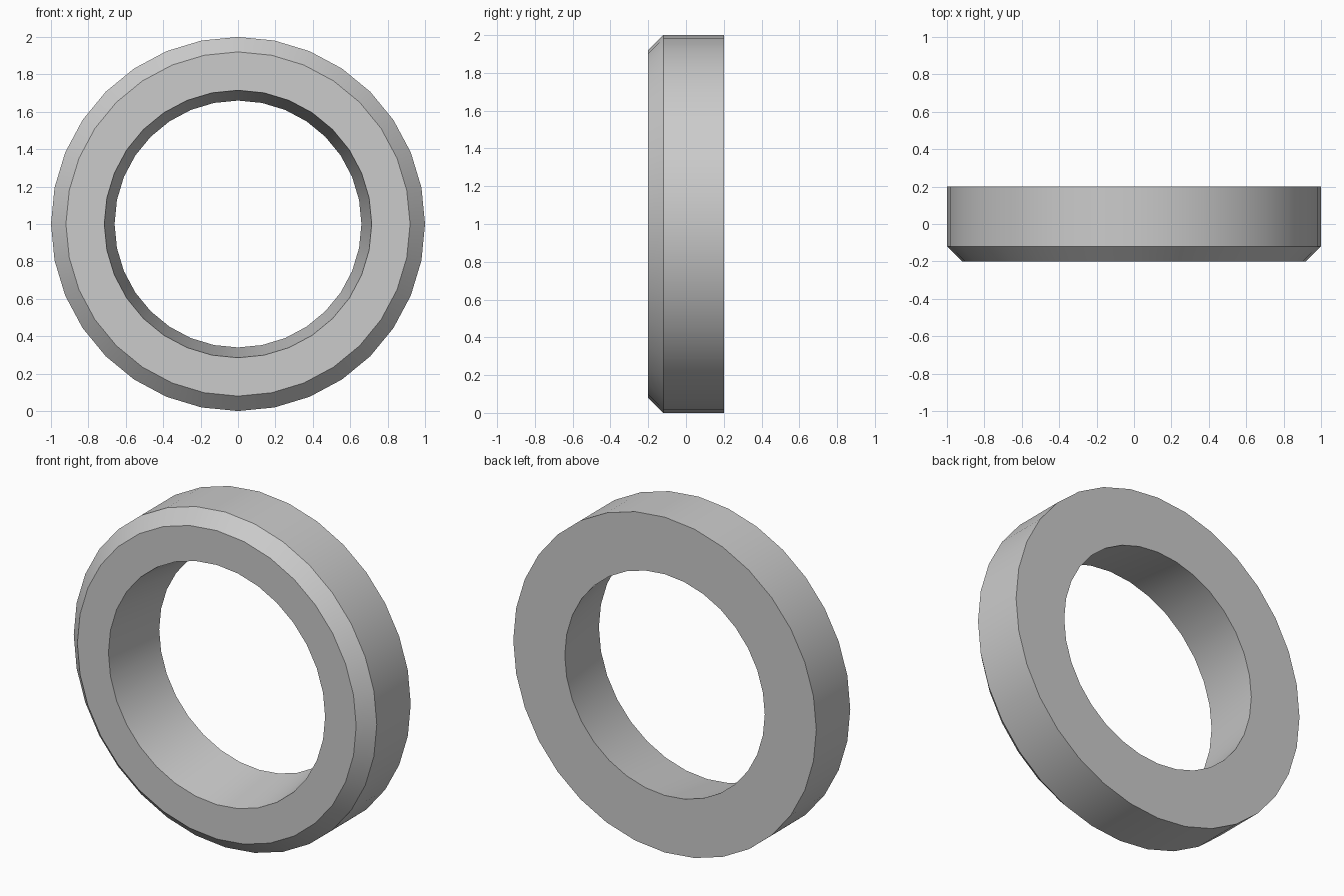
import bpy, bmesh
from math import tau, sin, cos, radians

if "Cube" in bpy.data.objects:
    bpy.data.objects.remove(bpy.data.objects["Cube"])

SIDES = 32
# Ring cross-section as (radius, y): chamfered front rim, tapered bore
PROFILE = [(0.92, -0.2), (1.0, -0.12), (1.0, 0.2), (0.66, 0.2), (0.715, -0.2)]

# Sweep the section around the y axis
bm = bmesh.new()
loops = [[bm.verts.new((r * cos(tau * i / SIDES), y, 1 + r * sin(tau * i / SIDES)))
          for r, y in PROFILE] for i in range(SIDES)]
n = len(PROFILE)
for i, a in enumerate(loops):
    b = loops[(i + 1) % SIDES]
    for j in range(n):
        k = (j + 1) % n
        bm.faces.new((a[j], a[k], b[k], b[j]))
bmesh.ops.recalc_face_normals(bm, faces=bm.faces)

mesh = bpy.data.meshes.new("ring")
bm.to_mesh(mesh)
bm.free()
ring = bpy.data.objects.new("ring", mesh)
bpy.context.collection.objects.link(ring)

# Smooth curved walls, crisp rims
bpy.context.view_layer.objects.active = ring
ring.select_set(True)
bpy.ops.object.shade_smooth_by_angle(angle=radians(30))
